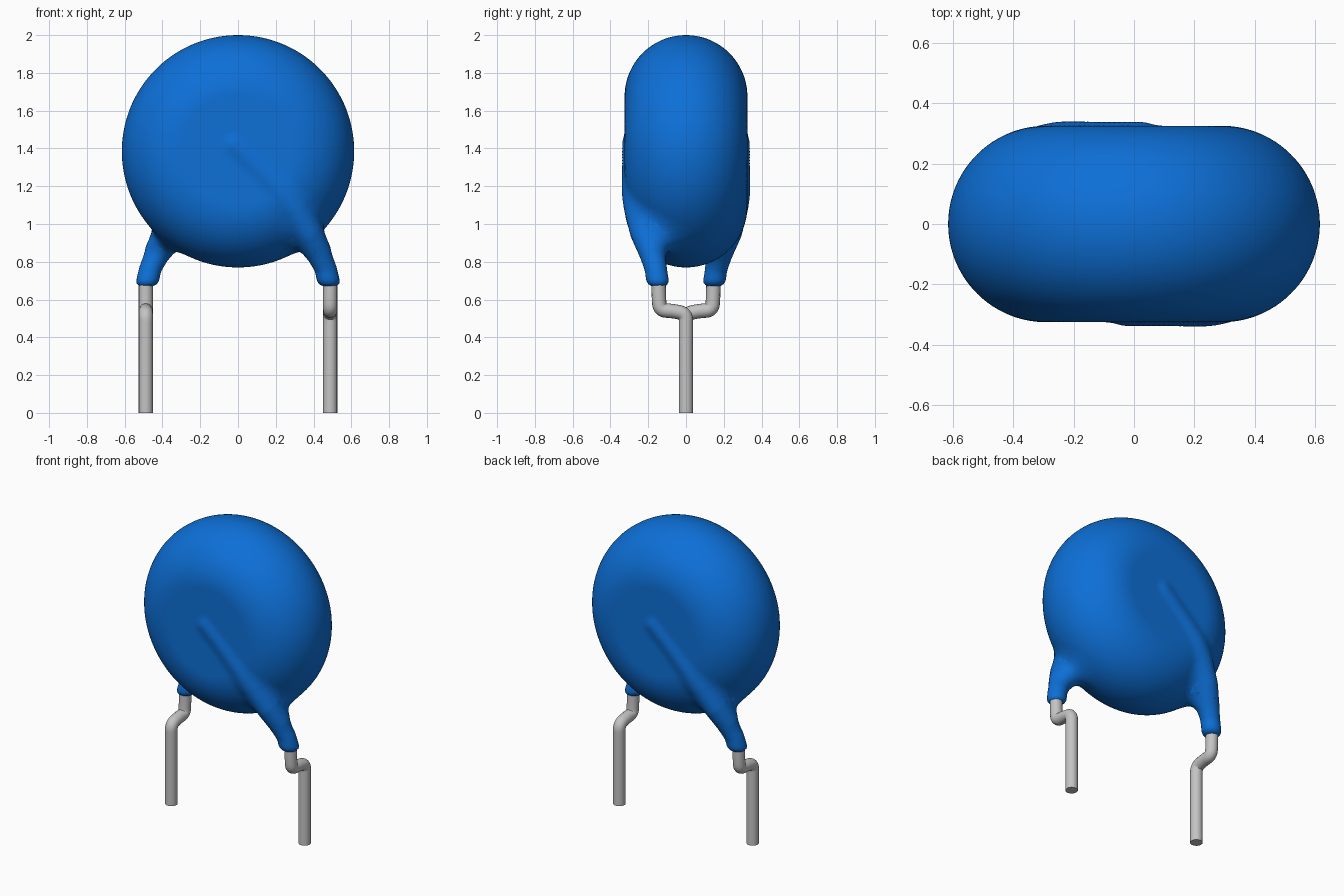
import bpy, bmesh, math
from mathutils import Vector, Matrix

cube = bpy.data.objects.get("Cube")
if cube:
    bpy.data.objects.remove(cube, do_unlink=True)


def material(name, rgb, rough):
    m = bpy.data.materials.new(name)
    m.diffuse_color = (*rgb, 1)
    m.use_nodes = True
    bsdf = m.node_tree.nodes["Principled BSDF"]
    bsdf.inputs["Base Color"].default_value = (*rgb, 1)
    bsdf.inputs["Roughness"].default_value = rough
    return m


blue = material("blue coating", (0.004, 0.16, 0.68), 0.5)
metal = material("tinned metal", (0.55, 0.55, 0.55), 0.5)

# Disc dimensions: flat faces with a fully rounded rim
CENTRE_Z, FLAT_R, HALF = 1.385, 0.29, 0.325
CUT_Z = 0.67                      # lower end of the coated legs

# Covered lead on the front: x, y, z, radius, fillet size
LEG = [
    (-0.02, -0.285, 1.42, 0.045, 0.04),
    (0.10, -0.285, 1.31, 0.045, 0.04),
    (0.22, -0.284, 1.19, 0.045, 0.05),
    (0.31, -0.268, 1.07, 0.048, 0.08),
    (0.38, -0.235, 0.95, 0.055, 0.14),
    (0.43, -0.190, 0.85, 0.057, 0.20),
    (0.465, -0.160, 0.76, 0.058, 0.20),
    (0.487, -0.145, 0.66, 0.060, 0.20),
]
SEGMENTS = []
for a, b in zip(LEG, LEG[1:]):
    pa, d = Vector(a[:3]), Vector(b[:3]) - Vector(a[:3])
    SEGMENTS.append((pa, d, d.length_squared, a, b))


def smooth_min(a, b, k):
    h = max(k - abs(a - b), 0) / k
    return min(a, b) - h * h * k / 4


def coating_distance(p):
    """Signed distance to the disc blended into its two legs."""
    if p.x - 2 * p.y < 0:         # second leg is the first turned half a circle
        p = Vector((-p.x, -p.y, p.z))
    rim = max(math.hypot(p.x, p.z - CENTRE_Z) - FLAT_R, 0)
    disc = math.hypot(rim, p.y) - HALF
    leg, fillet = 1e9, 0.1
    for pa, d, dd, a, b in SEGMENTS:
        v = p - pa
        t = min(max(v.dot(d) / dd, 0), 1)
        dist = (v - d * t).length - (a[3] + (b[3] - a[3]) * t)
        if dist < leg:
            leg, fillet = dist, a[4] + (b[4] - a[4]) * t
    f = smooth_min(disc, leg, fillet)
    return -smooth_min(-f, p.z - CUT_Z, 0.04)


# Rough form: lathed disc plus beads along both legs
bm = bmesh.new()
profile = [(0, -HALF)]
for i in range(17):
    a = math.pi * (i / 16 - 0.5)
    profile.append((FLAT_R + HALF * math.cos(a), HALF * math.sin(a)))
profile.append((0, HALF))
verts = [bm.verts.new((r, y, CENTRE_Z)) for r, y in profile]
edges = [bm.edges.new(pair) for pair in zip(verts, verts[1:])]
bmesh.ops.spin(bm, geom=verts + edges, cent=(0, 0, CENTRE_Z), axis=(0, 1, 0),
               angle=math.tau, steps=64)
bmesh.ops.remove_doubles(bm, verts=bm.verts, dist=1e-4)
bmesh.ops.recalc_face_normals(bm, faces=bm.faces)
for pa, d, dd, a, b in SEGMENTS:
    for i in range(8):
        c = pa + d * i / 8
        r = a[3] + (b[3] - a[3]) * i / 8
        if c.z - r < CUT_Z:
            continue
        for s in (1, -1):
            bmesh.ops.create_icosphere(
                bm, subdivisions=2, radius=r,
                matrix=Matrix.Translation((c.x * s, c.y * s, c.z)))
mesh = bpy.data.meshes.new("coated_body")
bm.to_mesh(mesh)
bm.free()
body = bpy.data.objects.new("coated_body", mesh)
bpy.context.collection.objects.link(body)

# Fuse into one skin
remesh = body.modifiers.new("fuse", "REMESH")
remesh.mode = "VOXEL"
remesh.voxel_size = 0.016
bpy.context.view_layer.update()
fused = bpy.data.meshes.new_from_object(
    body.evaluated_get(bpy.context.evaluated_depsgraph_get()))
body.modifiers.clear()
body.data = fused
bpy.data.meshes.remove(mesh)
fused.name = "coated_body"

# Settle the skin onto the filleted form
bm = bmesh.new()
bm.from_mesh(fused)
for step in range(8):
    if step < 4:
        bmesh.ops.smooth_vert(bm, verts=bm.verts, factor=0.5,
                              use_axis_x=True, use_axis_y=True, use_axis_z=True)
    bm.normal_update()
    for v in bm.verts:
        f = coating_distance(v.co)
        v.co -= v.normal * max(-0.03, min(0.03, f))
for face in bm.faces:
    face.smooth = True
bm.to_mesh(fused)
bm.free()
fused.materials.clear()
fused.materials.append(blue)

# Bare wire leads, kinked inward to the centre line
WIRE = [(-0.145, 0.74), (-0.145, 0.61), (-0.137, 0.543), (-0.07, 0.54),
        (0, 0.525), (0, 0.45), (0, 0.3), (0, 0)]
for name, s in (("left_lead", 1), ("right_lead", -1)):
    curve = bpy.data.curves.new(name, "CURVE")
    curve.dimensions = "3D"
    curve.bevel_depth = 0.038
    curve.bevel_resolution = 6
    curve.use_fill_caps = True
    spline = curve.splines.new("NURBS")
    spline.points.add(len(WIRE) - 1)
    for pt, (y, z) in zip(spline.points, WIRE):
        pt.co = (0.488 * s, y * s, z, 1)
    spline.order_u = 3
    spline.use_endpoint_u = True
    spline.resolution_u = 8
    curve.materials.append(metal)
    lead = bpy.data.objects.new(name, curve)
    bpy.context.collection.objects.link(lead)
    bpy.ops.object.select_all(action="DESELECT")
    lead.select_set(True)
    bpy.context.view_layer.objects.active = lead
    bpy.ops.object.convert(target="MESH")
    bpy.ops.object.shade_smooth_by_angle(angle=math.radians(40))
